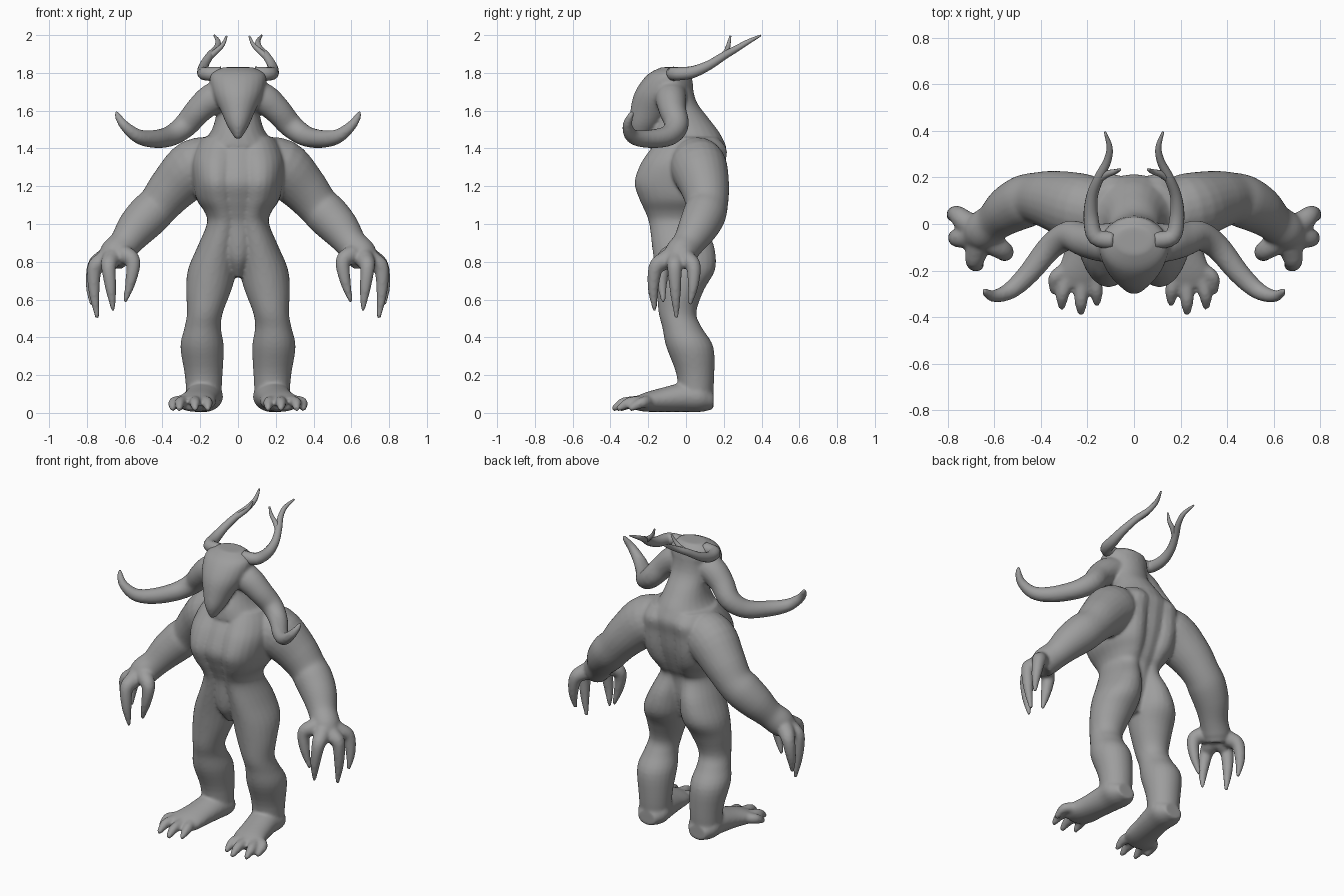
import bpy, bmesh, math
from mathutils import Vector

grey = bpy.data.materials.new("stone_grey")
grey.diffuse_color = (0.34, 0.34, 0.34, 1)


def spline(rows, steps):
    """Catmull-Rom resampling of rows of numbers."""
    out, n = [], len(rows)
    for i in range(n - 1):
        p = [rows[max(i - 1, 0)], rows[i], rows[i + 1], rows[min(i + 2, n - 1)]]
        for s in range(steps):
            t = s / steps
            out.append([0.5 * (2 * b + (c - a) * t + (2 * a - 5 * b + 4 * c - d) * t * t
                               + (3 * b - a - 3 * c + d) * t ** 3) for a, b, c, d in zip(*p)])
    return out + [list(rows[-1])]


def loft(bm, rows, side=1, axis=None, steps=4, seg=24):
    """Skin elliptical rings: rows are x, y, z, radius (, second radius)."""
    rows = spline([(r[0] * side, *r[1:]) for r in rows], steps)
    pts = [Vector(r[:3]) for r in rows]
    rings, u = [], Vector((0.3, 0.5, 0.8))
    for i, r in enumerate(rows):
        if axis:
            u, v = Vector((1, 0, 0)), Vector((0, 1, 0) if axis == 'Z' else (0, 0, 1))
        else:
            t = (pts[min(i + 1, len(pts) - 1)] - pts[max(i - 1, 0)]).normalized()
            u = (u - t * u.dot(t)).normalized()
            v = t.cross(u)
        rings.append([bm.verts.new(pts[i] + u * r[3] * math.cos(a) + v * r[-1] * math.sin(a))
                      for a in (2 * math.pi * k / seg for k in range(seg))])
    for a, b in zip(rings, rings[1:]):
        for k in range(seg):
            bm.faces.new((a[k], a[(k + 1) % seg], b[(k + 1) % seg], b[k]))
    bm.faces.new(rings[0])
    bm.faces.new(rings[-1])


def finish(bm, name):
    bmesh.ops.recalc_face_normals(bm, faces=bm.faces[:])
    me = bpy.data.meshes.new(name)
    bm.to_mesh(me)
    bm.free()
    me.materials.append(grey)
    me.shade_smooth()
    ob = bpy.data.objects.new(name, me)
    bpy.context.collection.objects.link(ob)
    return ob


# leg and half of the trunk, foot to shoulder
leg_trunk = [(.18, .05, .05, .09, .09), (.182, .05, .2, .1, .1), (.19, .02, .35, .115, .125),
             (.187, -.02, .45, .097, .105), (.175, -.045, .53, .095, .1), (.155, -.03, .65, .12, .125),
             (.135, -.005, .76, .13, .16), (.105, -.015, .88, .11, .165), (.075, -.045, 1.0, .09, .15),
             (.08, -.04, 1.06, .095, .175), (.1, -.035, 1.13, .12, .212), (.11, -.035, 1.22, .13, .238),
             (.11, -.015, 1.32, .14, .225), (.1, .015, 1.4, .13, .2), (.09, .015, 1.46, .1, .15)]
# middle of the trunk, filling between the halves
core = [(0, -.03, .72, .03, .07), (0, -.045, .8, .07, .115), (0, -.045, .88, .1, .135),
        (0, -.045, 1.0, .11, .145), (0, -.04, 1.06, .13, .17), (0, -.04, 1.13, .16, .2),
        (0, -.04, 1.22, .18, .228), (0, -.015, 1.32, .19, .218), (0, .015, 1.4, .19, .2),
        (0, .02, 1.46, .17, .17)]
foot = [(.18, .145, .065, .06, .045), (.18, .08, .085, .1, .08), (.185, 0, .085, .095, .08),
        (.205, -.12, .07, .095, .065), (.225, -.21, .058, .105, .052), (.235, -.27, .05, .09, .035)]
arm = [(.08, .04, 1.34, .115), (.22, .065, 1.305, .15), (.34, .1, 1.195, .13), (.42, .11, 1.1, .112),
       (.475, .095, 1.045, .114), (.54, .06, .975, .104), (.6, .01, .895, .084), (.65, -.03, .84, .085),
       (.67, -.05, .79, .07)]
# knuckle and tip of every finger and thumb
fingers = [((.76, .04, .775), (.775, .02, .57)), ((.76, -.06, .765), (.745, -.05, .5)),
           ((.685, -.16, .77), (.66, -.165, .54)), ((.555, -.12, .8), (.6, -.12, .585))]
toes = [(.16, -.35), (.228, -.39), (.31, -.365), (.345, -.3)]
tusk = [(.06, -.08, 1.69, .085), (.14, -.08, 1.66, .082), (.21, -.07, 1.6, .072), (.28, -.05, 1.52, .064),
        (.36, -.1, 1.465, .055), (.45, -.21, 1.45, .047), (.53, -.285, 1.465, .038),
        (.6, -.31, 1.52, .027), (.635, -.295, 1.57, .018), (.645, -.28, 1.6, .008)]
neck = [(0, -.03, 1.8, .1, .06), (0, -.035, 1.66, .11, .085), (0, -.01, 1.56, .12, .13),
        (0, .0, 1.48, .15, .18), (0, .01, 1.41, .22, .2)]
skull = [(0, -.07, 1.83, .08, .06), (0, -.09, 1.79, .145, .115), (0, -.12, 1.7, .14, .15),
         (0, -.185, 1.6, .092, .11), (0, -.225, 1.52, .057, .075), (0, -.25, 1.45, .014, .025)]

body = bmesh.new()
for s in (1, -1):
    loft(body, leg_trunk, s, 'Z')
    loft(body, foot, s, 'Y')
    loft(body, arm, s)
    loft(body, tusk, s)
    for (kx, ky, kz), (tx, ty, tz) in fingers:
        mx, my = (kx + tx) / 2, (ky + ty) / 2
        out = Vector((mx - .665, my + .05)) * .1
        loft(body, [(.65, -.035, .85, .055), (kx * .6 + .264, ky * .6 - .018, kz + .035, .05), (kx, ky, kz, .04),
                    (mx + out.x, my + out.y, (kz + tz) / 2, .029), (tx, ty, tz, .011)], s, seg=12)
    for tx, ty in toes:
        loft(body, [(.22 + (tx - .22) * .6, -.2, .06, .034), (.22 + (tx - .22) * .95, ty + .07, .055, .03),
                    (tx, ty + .02, .03, .02), (tx, ty, .014, .011)], s, seg=12)
for rows in (core, neck, skull):
    loft(body, rows, axis='Z')
ob = finish(body, "body")
# fuse the overlapping limbs into one continuous skin
m = ob.modifiers.new("fuse", 'REMESH')
m.mode, m.voxel_size, m.use_smooth_shade = 'VOXEL', 0.009, True
m = ob.modifiers.new("soften", 'SMOOTH')
m.factor, m.iterations = 0.5, 8

# forked antlers
antler = [(.09, -.07, 1.795, .038), (.165, -.055, 1.795, .036), (.185, .03, 1.803, .032),
          (.18, .12, 1.84, .025), (.15, .2, 1.89, .021), (.115, .27, 1.93, .017),
          (.105, .33, 1.965, .013), (.125, .395, 1.998, .005)]
prong = [(.155, .19, 1.88, .018), (.115, .215, 1.915, .015), (.08, .225, 1.95, .011), (.06, .235, 1.995, .005)]
for s, word in ((1, "right"), (-1, "left")):
    bm = bmesh.new()
    loft(bm, antler, s, seg=14)
    loft(bm, prong, s, seg=10)
    finish(bm, word + "_antler")
